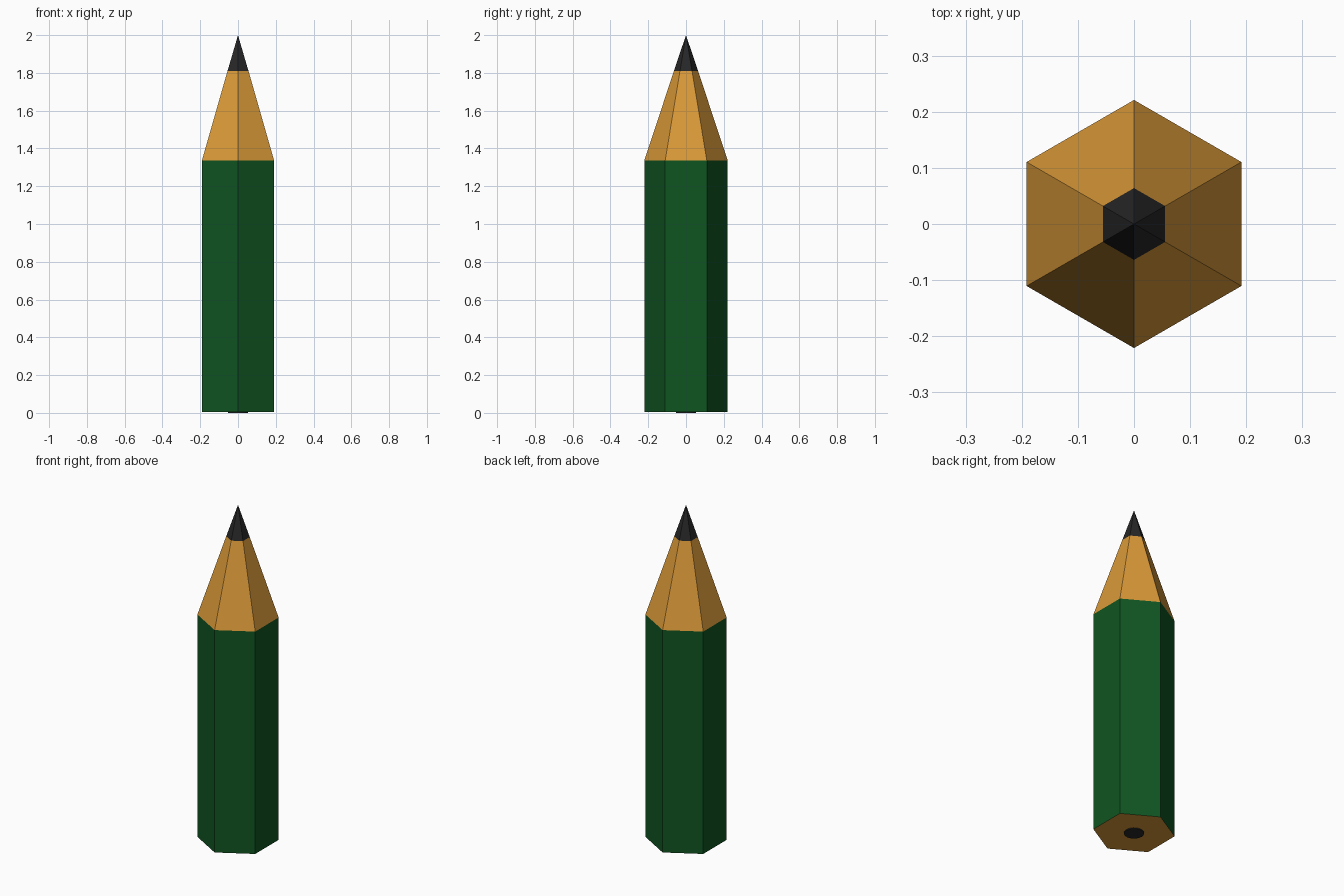
import bpy, bmesh
from math import sin, cos, pi

if "Cube" in bpy.data.objects:
    bpy.data.objects.remove(bpy.data.objects["Cube"])


def material(name, color):
    m = bpy.data.materials.new(name)
    m.diffuse_color = (*color, 1)
    m.use_nodes = True
    m.node_tree.nodes["Principled BSDF"].inputs["Base Color"].default_value = m.diffuse_color
    return m


green = material("green_paint", (0.005, 0.09, 0.015))
wood = material("bare_wood", (0.70, 0.32, 0.04))
graphite = material("graphite", (0.02, 0.02, 0.02))


def prism(name, sections, sides, mats, bottom=None, top=None):
    """Loft regular rings (radius, z); bottom/top give a cap's material slot, None leaves it open."""
    bm = bmesh.new()
    rings = []
    for r, z in sections:
        n = sides if r else 1
        rings.append([bm.verts.new((r * sin(2 * pi * i / sides), r * cos(2 * pi * i / sides), z))
                      for i in range(n)])
    for a, b in zip(rings, rings[1:]):
        for i in range(sides):
            j = (i + 1) % sides
            bm.faces.new([a[i], a[j], b[0]] if len(b) == 1 else [a[i], a[j], b[j], b[i]])
    for ring, slot in ((rings[0], bottom), (rings[-1], top)):
        if slot is not None:
            bm.faces.new(ring).material_index = slot
    bmesh.ops.recalc_face_normals(bm, faces=bm.faces)
    mesh = bpy.data.meshes.new(name)
    bm.to_mesh(mesh)
    bm.free()
    for m in mats:
        mesh.materials.append(m)
    obj = bpy.data.objects.new(name, mesh)
    bpy.context.collection.objects.link(obj)
    return obj


R, TIP_R = 0.221, 0.064
SHOULDER, TIP_Z = 1.335, 1.81

# Painted hexagonal barrel with a bare wooden end
prism("barrel", [(R, 0.005), (R, SHOULDER)], 6, [green, wood], bottom=1)
# Sharpened wood
prism("sharpened_wood", [(R, SHOULDER), (TIP_R, TIP_Z)], 6, [wood])
# Graphite point
prism("lead_tip", [(TIP_R, TIP_Z), (0, 2.0)], 6, [graphite])
# Graphite core showing at the flat end
prism("lead_core", [(0.054, 0.0), (0.054, 0.01)], 24, [graphite], bottom=0, top=0)
